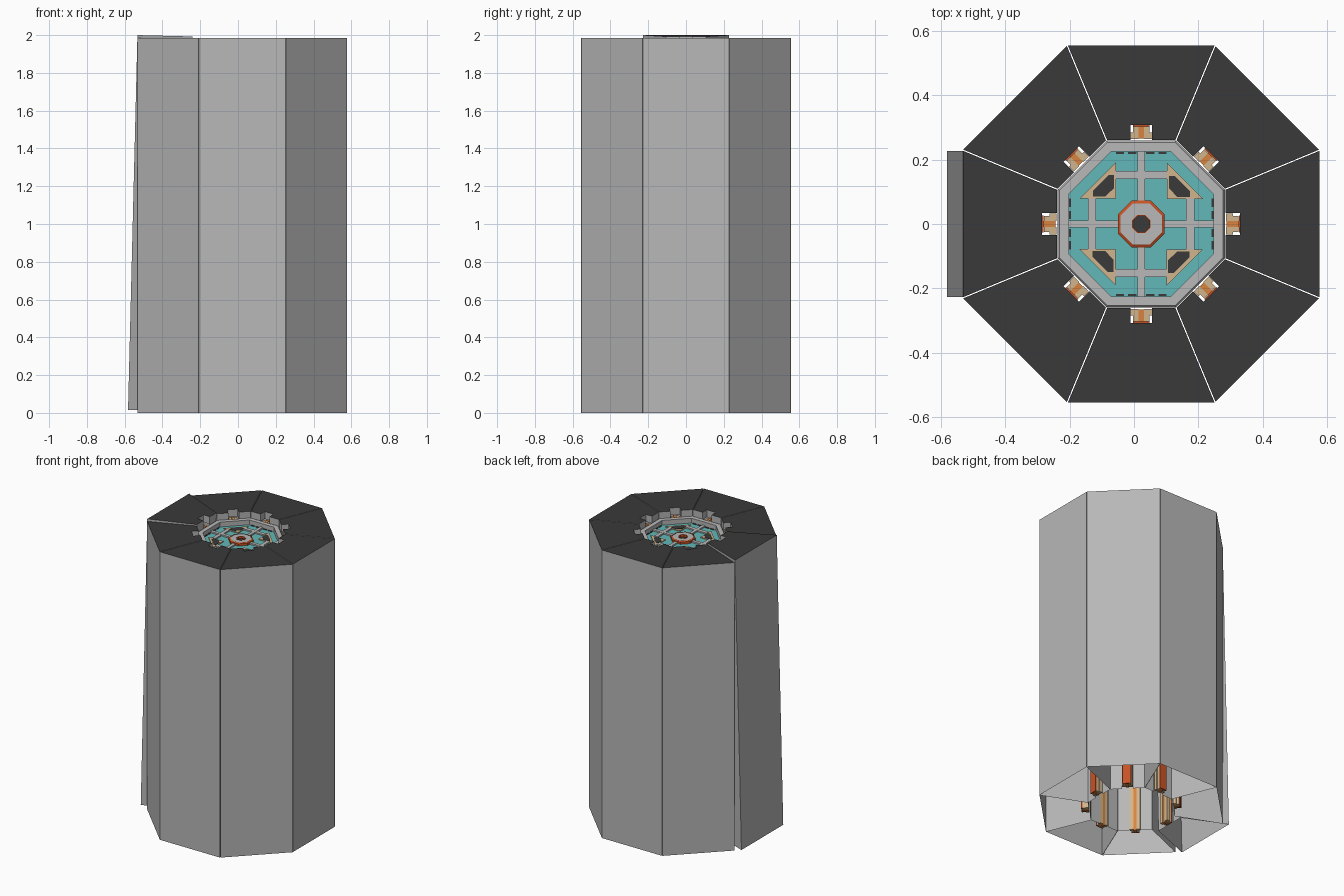
import bpy, bmesh, math
from mathutils import Matrix, Vector

if "Cube" in bpy.data.objects:
    bpy.data.objects.remove(bpy.data.objects["Cube"])

CX = 0.0225                      # centre of the octagon
T = math.tan(math.pi / 8)
TOP = 1.985
RO, RI, NOTCH = 0.555, 0.262, 0.308
HALF = 0.034                     # half width of the clip slot


def mat(name, r, g, b):
    m = bpy.data.materials.new(name)
    m.diffuse_color = (r, g, b, 1)
    m.use_nodes = True
    m.node_tree.nodes["Principled BSDF"].inputs["Base Color"].default_value = m.diffuse_color
    return m


GREY = mat("panel grey", 0.48, 0.48, 0.48)
DARK = mat("charcoal", 0.042, 0.042, 0.042)
TEAL = mat("teal", 0.125, 0.48, 0.48)
TAN = mat("tan", 0.63, 0.46, 0.27)
RED = mat("rust red", 0.58, 0.085, 0.018)
ORANGE = mat("orange", 0.69, 0.23, 0.05)


def finish(bm, name, mats, m=None):
    me = bpy.data.meshes.new(name)
    bm.to_mesh(me)
    bm.free()
    for x in mats:
        me.materials.append(x)
    me.transform(m if m else Matrix.Translation((CX, 0, 0)))
    ob = bpy.data.objects.new(name, me)
    bpy.context.collection.objects.link(ob)
    return ob


def around(k):
    return Matrix.Translation((CX, 0, 0)) @ Matrix.Rotation(k * math.pi / 4, 4, 'Z')


def prism(name, pts, z0, z1, material, m=None):
    bm = bmesh.new()
    f = bm.faces.new([bm.verts.new((x, y, z0)) for x, y in pts])
    r = bmesh.ops.extrude_face_region(bm, geom=[f])
    for v in r['geom']:
        if isinstance(v, bmesh.types.BMVert):
            v.co.z = z1
    bmesh.ops.recalc_face_normals(bm, faces=bm.faces)
    return finish(bm, name, [material], m)


def rect(x0, x1, y0, y1):
    return [(x0, y0), (x1, y0), (x1, y1), (x0, y1)]


def octagon(a):
    r = a / math.cos(math.pi / 8)
    return [(r * math.cos((i + .5) * math.pi / 4), r * math.sin((i + .5) * math.pi / 4)) for i in range(8)]


def ring(name, loops, n_mats, pick):
    """Closed octagonal ring swept through (apothem, z) loops."""
    bm = bmesh.new()
    rows = [[bm.verts.new((x, y, z)) for x, y in octagon(a)] for a, z in loops]
    for j in range(len(rows)):
        p, q = rows[j], rows[(j + 1) % len(rows)]
        for i in range(8):
            f = bm.faces.new((p[i], p[(i + 1) % 8], q[(i + 1) % 8], q[i]))
            f.material_index = pick(j)
    bmesh.ops.recalc_face_normals(bm, faces=bm.faces)
    return finish(bm, name, n_mats)


# Eight hollow wedge casings, open below, with a slot on the inner side
def wedge(k):
    ho, hi = RO * T - 0.002, RI * T - 0.002
    pts = [(RO, -ho), (RO, ho), (RI, hi), (RI, HALF), (NOTCH, HALF),
           (NOTCH, -HALF), (RI, -HALF), (RI, -hi)]
    bm = bmesh.new()
    up = [bm.verts.new((x, y, TOP)) for x, y in pts]
    bm.faces.new(up).material_index = 1
    for i in range(8):
        j = (i + 1) % 8
        z = TOP - 0.05 if i in (3, 4, 5) else 0.0
        lo = [bm.verts.new((*pts[n], z)) for n in (i, j)]
        bm.faces.new((up[j], up[i], lo[0], lo[1]))
    bmesh.ops.remove_doubles(bm, verts=bm.verts, dist=1e-5)
    m = around(k)
    if k == 4:                   # the left casing hangs slightly ajar
        p = Vector((RO, 0, TOP))
        m = m @ Matrix.Translation(p + Vector((0, 0, 0.015))) @ Matrix.Rotation(-0.025, 4, 'Y') @ Matrix.Translation(-p)
    finish(bm, f"casing_wedge_{k}", [GREY, DARK], m)


for k in range(8):
    wedge(k)
    m = around(k)
    # Full-height clip rails in the slots
    for s in (-1, 1):
        a, b = sorted((s * 0.009, s * 0.033))
        prism(f"clip_rail_inner_{k}", rect(0.264, 0.285, a, b), 0.01, 1.932, TAN, m)
        a, b = sorted((s * 0.009, s * 0.025))
        prism(f"clip_rail_outer_{k}", rect(0.285, 0.303, a, b), 0.01, 1.932, TAN, m)
    prism(f"clip_fin_{k}", rect(0.266, 0.304, -0.009, 0.009), 0.005, 1.936, ORANGE, m)
    prism(f"clip_back_{k}", rect(0.304, 0.312, -0.026, 0.026), 0.01, 1.9, RED, m)

# Recessed end plate: chamfered rim and teal floor
ring("core_rim", [(0.26, 1.85), (0.26, 1.935), (0.254, 1.943), (0.225, 1.943), (0.225, 1.85)], [GREY], lambda j: 0)
prism("core_floor", octagon(0.226), 1.88, 1.91, TEAL)

# Grey cross beams, windows and edge dashes, repeated four ways
for k in range(0, 8, 2):
    m = around(k)
    prism(f"cross_beam_{k}", rect(0.06, 0.228, -0.011, 0.011), 1.905, 1.92, GREY, m)
    prism(f"side_beam_{k}", rect(0.14, 0.165, -0.08, 0.08), 1.905, 1.919, GREY, m)
    tri = [(0.08, 0.078), (0.193, 0.078), (0.08, 0.191)]
    prism(f"window_frame_{k}", tri, 1.905, 1.916, TAN, m)
    hole = [(0.112, 0.084), (0.152, 0.084), (0.152, 0.102), (0.104, 0.15), (0.086, 0.15), (0.086, 0.112)]
    prism(f"window_opening_{k}", hole, 1.912, 1.918, DARK, m)
    for c in (-0.066, -0.028, 0.028, 0.066):
        prism(f"edge_slot_{k}", rect(0.218, 0.2245, c - 0.013, c + 0.013), 1.907, 1.914, DARK, m)

# Central hub with a red collar and a dark bore
ring("hub_collar", [(0.073, 1.9), (0.073, 1.925), (0.064, 1.93), (0.064, 1.9)], [RED], lambda j: 0)
ring("hub_face", [(0.064, 1.9), (0.064, 1.927), (0.028, 1.927), (0.028, 1.9)], [GREY], lambda j: 0)
ring("hub_bore_lip", [(0.0285, 1.9), (0.0285, 1.929), (0.025, 1.929), (0.025, 1.9)], [RED], lambda j: 0)
prism("hub_bore", octagon(0.026), 1.9, 1.914, DARK)
